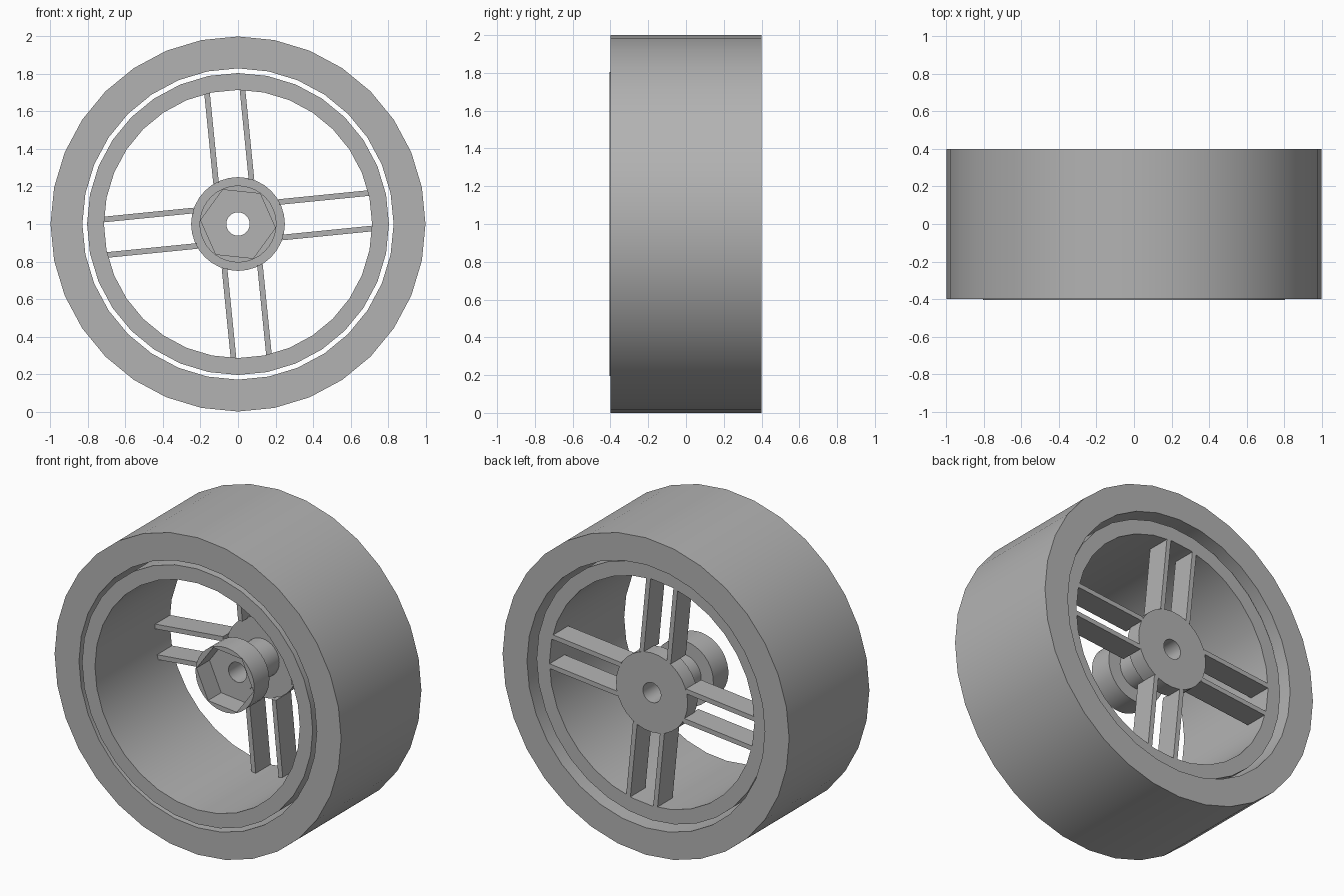
import bpy, bmesh, math
from mathutils import Matrix

cube = bpy.data.objects.get("Cube")
if cube:
    bpy.data.objects.remove(cube, do_unlink=True)

grey = bpy.data.materials.new("plain grey")
grey.use_nodes = True
grey.diffuse_color = (0.45, 0.45, 0.45, 1)
grey.node_tree.nodes["Principled BSDF"].inputs["Base Color"].default_value = (0.45, 0.45, 0.45, 1)

TILT = math.radians(5.7)
AXIS_Z = 1.0


def finish(name, bm):
    """Turn a bmesh into a smooth shaded object with sharp corners."""
    bmesh.ops.recalc_face_normals(bm, faces=bm.faces)
    mesh = bpy.data.meshes.new(name)
    bm.to_mesh(mesh)
    bm.free()
    mesh.materials.append(grey)
    obj = bpy.data.objects.new(name, mesh)
    bpy.context.collection.objects.link(obj)
    obj.location.z = AXIS_Z
    bpy.ops.object.select_all(action="DESELECT")
    obj.select_set(True)
    bpy.context.view_layer.objects.active = obj
    bpy.ops.object.shade_smooth_by_angle(angle=math.radians(30))
    return obj


def loop(bm, radius, y, count, sides, turn=0.0):
    """Ring of vertices around the axle; a ring may be a polygon with fewer sides."""
    verts = []
    for i in range(count):
        a = 2 * math.pi * i / count
        step = 2 * math.pi / sides
        r = radius
        if sides != count:
            r *= math.cos(step / 2) / math.cos(a % step - step / 2)
        verts.append(bm.verts.new((r * math.cos(a + turn), y, r * math.sin(a + turn))))
    return verts


def lathe(name, profile, count, turn=0.0):
    """Closed (radius, y, sides) profile turned around the axle."""
    bm = bmesh.new()
    rings = [loop(bm, r, y, count, sides or count, turn) for r, y, sides in profile]
    for a, b in zip(rings, rings[1:] + rings[:1]):
        for i in range(count):
            j = (i + 1) % count
            bm.faces.new((a[i], a[j], b[j], b[i]))
    return finish(name, bm)


def tube(name, outer, inner, front, back, count):
    return lathe(name, [(outer, front, 0), (outer, back, 0),
                        (inner, back, 0), (inner, front, 0)], count)


# Tyre and the rim inside it
tube("tyre", 1.0, 0.83, -0.4, 0.4, 32)
tube("rim", 0.805, 0.715, -0.405, 0.34, 32)

# Hub disc and axle sleeve
tube("hub_disc", 0.25, 0.0625, 0.24, 0.34, 32)
tube("axle_sleeve", 0.12, 0.0625, -0.005, 0.25, 32)

# Cup with a hexagonal socket
lathe("hex_socket", [(0.205, -0.13, 0), (0.205, 0.02, 0), (0.0625, 0.02, 0),
                     (0.0625, 0.0, 0), (0.2, 0.0, 6), (0.2, -0.13, 6)],
      36, math.radians(-6))

# Four pairs of spokes
bm = bmesh.new()
for quarter in range(4):
    turn = Matrix.Rotation(-(TILT + quarter * math.pi / 2), 4, "Y")
    for side in (-1, 1):
        place = Matrix.Translation((0.473, 0.265, side * 0.095))
        size = Matrix.Diagonal((0.49, 0.15, 0.03, 1))
        bmesh.ops.create_cube(bm, size=1, matrix=turn @ place @ size)
finish("spokes", bm)
